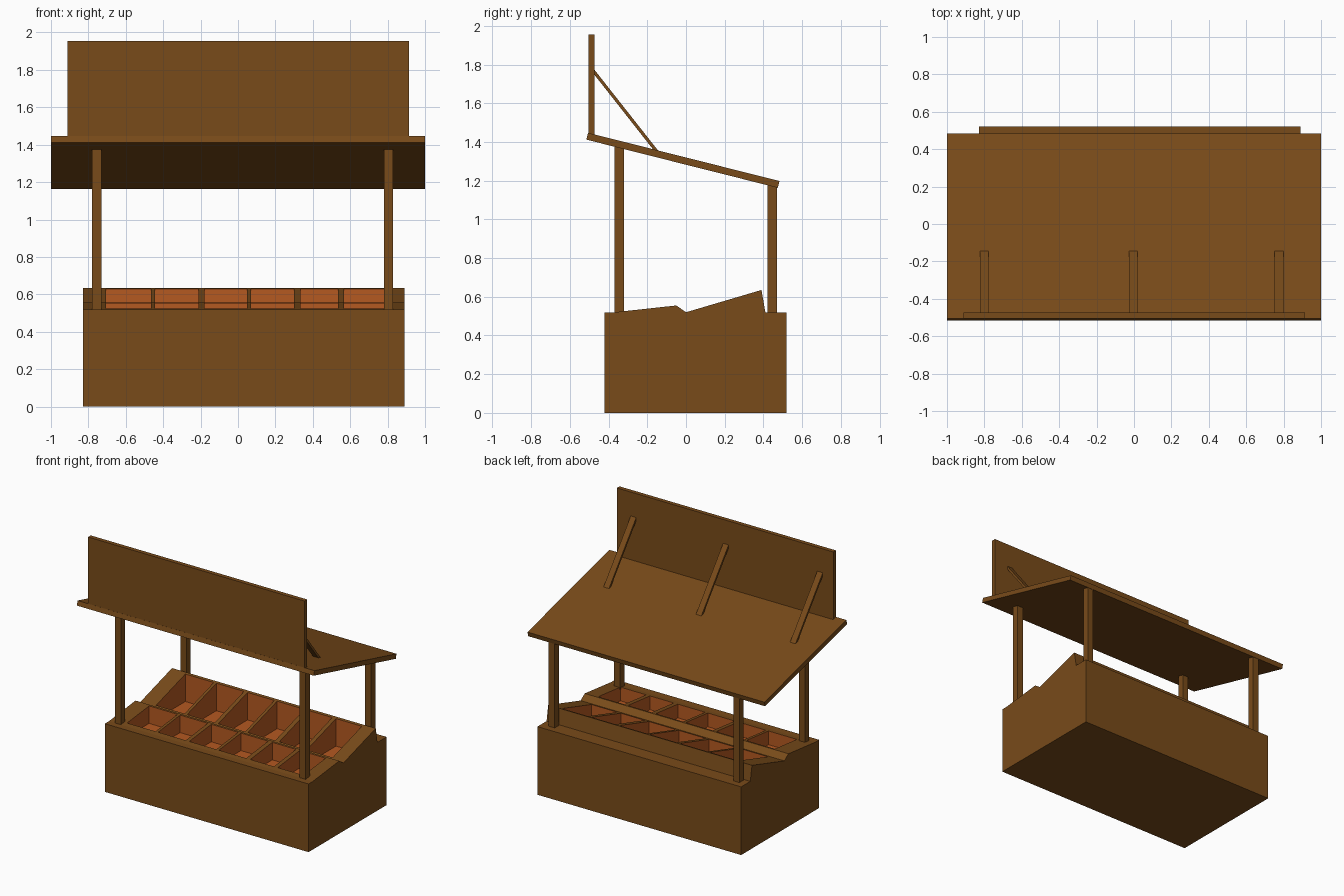
import bpy
import bmesh

if "Cube" in bpy.data.objects:
    bpy.data.objects.remove(bpy.data.objects["Cube"])


def material(name, rgb):
    m = bpy.data.materials.new(name)
    m.diffuse_color = (*rgb, 1)
    m.use_nodes = True
    m.node_tree.nodes["Principled BSDF"].inputs["Base Color"].default_value = m.diffuse_color
    return m


WOOD = material("wood", (0.19, 0.07, 0.01))
TRAY = material("tray_lining", (0.46, 0.10, 0.015))


def add_prism(bm, profile, x0, x1):
    """Extrude a (y, z) profile along x."""
    verts = [bm.verts.new((x0, y, z)) for y, z in profile]
    face = bm.faces.new(verts)
    ext = bmesh.ops.extrude_face_region(bm, geom=[face])
    moved = [v for v in ext["geom"] if isinstance(v, bmesh.types.BMVert)]
    bmesh.ops.translate(bm, verts=moved, vec=(x1 - x0, 0, 0))


def make(name, prisms, mat):
    bm = bmesh.new()
    for profile, x0, x1 in prisms:
        add_prism(bm, profile, x0, x1)
    bmesh.ops.recalc_face_normals(bm, faces=bm.faces)
    me = bpy.data.meshes.new(name)
    bm.to_mesh(me)
    bm.free()
    me.materials.append(mat)
    ob = bpy.data.objects.new(name, me)
    bpy.context.collection.objects.link(ob)
    return ob


def rect(y0, y1, z0, z1):
    return [(y0, z0), (y1, z0), (y1, z1), (y0, z1)]


# Counter body with two sloping display rows
body = make("counter", [([(-0.42, 0), (0.52, 0), (0.52, 0.52), (0.41, 0.52),
                          (0.39, 0.635), (0, 0.52), (-0.05, 0.555),
                          (-0.37, 0.52), (-0.42, 0.52)], -0.83, 0.89)], WOOD)
body.data.materials.append(TRAY)

# Display compartments, sunk into the counter
bays = [(-0.705, -0.465), (-0.443, -0.21), (-0.18, 0.047),
        (0.07, 0.30), (0.335, 0.535), (0.567, 0.785)]
rows = [(-0.33, -0.065), (0.02, 0.372)]
cutter = make("compartment_cutter",
              [(rect(y0, y1, 0.42, 0.8), x0, x1)
               for y0, y1 in rows for x0, x1 in bays], TRAY)
cutter.hide_render = True
cutter.hide_set(True)
cut = body.modifiers.new("compartments", 'BOOLEAN')
cut.operation = 'DIFFERENCE'
cut.solver = 'EXACT'
cut.material_mode = 'TRANSFER'
cut.object = cutter

# Posts, tops slanted to meet the roof
for side, x in (("left", -0.78), ("right", 0.78)):
    make(side + "_front_post",
         [([(-0.37, 0.51), (-0.32, 0.51), (-0.32, 1.37), (-0.37, 1.383)],
           x, x + 0.05)], WOOD)
    make(side + "_back_post",
         [([(0.42, 0.51), (0.47, 0.51), (0.47, 1.17), (0.42, 1.183)],
           x, x + 0.05)], WOOD)

# Sloping roof
make("roof", [([(-0.515, 1.412), (0.474, 1.163), (0.483, 1.198),
                (-0.506, 1.447)], -1, 1)], WOOD)

# Upright sign board with three braces
make("sign_board", [(rect(-0.505, -0.473, 1.425, 1.955), -0.912, 0.915)], WOOD)
for i, x in enumerate((-0.80, -0.005, 0.775)):
    make(f"sign_brace_{i + 1}",
         [([(-0.485, 1.762), (-0.165, 1.355), (-0.14, 1.35),
            (-0.485, 1.788)], x - 0.023, x + 0.023)], WOOD)
